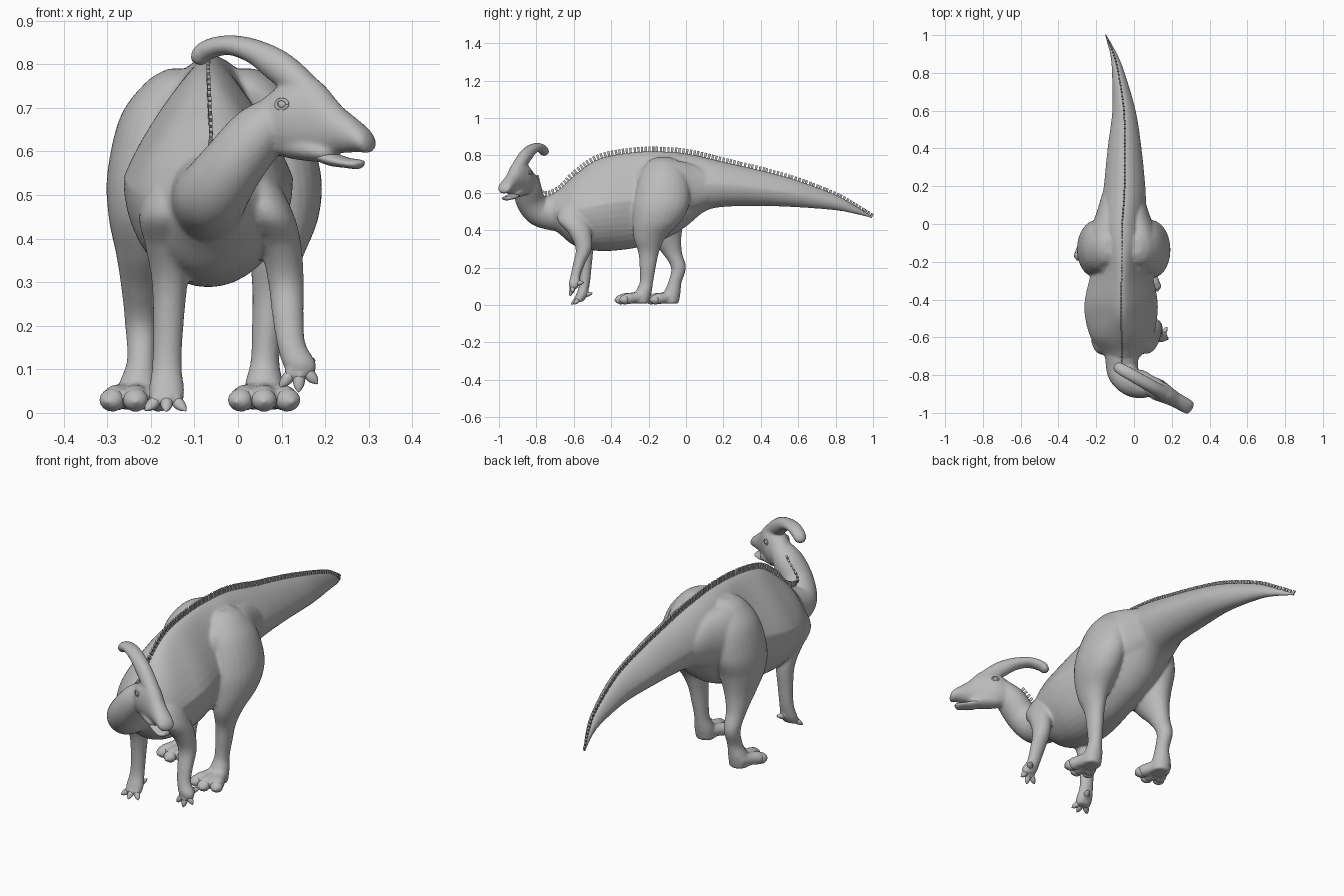
import bpy, bmesh, math
from mathutils import Vector, Matrix

cube = bpy.data.objects.get("Cube")
if cube:
    bpy.data.objects.remove(cube, do_unlink=True)

X, Y, Z = Vector((1, 0, 0)), Vector((0, 1, 0)), Vector((0, 0, 1))

grey = bpy.data.materials.new("clay_grey")
grey.use_nodes = True
grey.diffuse_color = (0.5, 0.5, 0.5, 1)
grey.node_tree.nodes["Principled BSDF"].inputs["Base Color"].default_value = (0.5, 0.5, 0.5, 1)


def spline(pts, steps=8):
    """Smooth curve through tuples of any length."""
    out = []
    for i in range(len(pts) - 1):
        p0, p1, p2 = pts[max(i - 1, 0)], pts[i], pts[i + 1]
        p3 = pts[min(i + 2, len(pts) - 1)]
        for k in range(steps):
            t = k / steps
            out.append(tuple(
                b + 0.5 * t * (c - a + t * (2 * a - 5 * b + 4 * c - d + t * (3 * (b - c) + d - a)))
                for a, b, c, d in zip(p0, p1, p2, p3)))
    return out + [tuple(pts[-1])]


def loft(bm, pts, side=X, along=None, steps=8, n=28):
    """Closed tube through stations (x, y, z, side radius, other radius[, narrowing of the upper half])."""
    st = spline(pts, steps)
    rings = []
    for i, (x, y, z, ra, rb, *pinch) in enumerate(st):
        t = along
        if t is None:
            t = (Vector(st[min(i + 1, len(st) - 1)][:3]) - Vector(st[max(i - 1, 0)][:3])).normalized()
        a = (side - t * side.dot(t)).normalized()
        b = t.cross(a)
        ra, rb = max(ra, 0.002), max(rb, 0.002)
        ring = []
        for k in range(n):
            w = math.tau * k / n
            up = b * math.sin(w)
            slim = 1 - sum(pinch) * max(up.z, 0)
            ring.append(bm.verts.new(Vector((x, y, z)) + a * ra * slim * math.cos(w) + up * rb))
        rings.append(ring)
    for r, s in zip(rings, rings[1:]):
        for k in range(n):
            bm.faces.new((r[k], r[(k + 1) % n], s[(k + 1) % n], s[k]))
    bm.faces.new(rings[0])
    bm.faces.new(rings[-1])


def finish(bm, name, smooth=True):
    bmesh.ops.recalc_face_normals(bm, faces=bm.faces)
    for f in bm.faces:
        f.smooth = smooth
    me = bpy.data.meshes.new(name)
    bm.to_mesh(me)
    bm.free()
    me.materials.append(grey)
    ob = bpy.data.objects.new(name, me)
    bpy.context.collection.objects.link(ob)
    return ob


skin, claws = bmesh.new(), bmesh.new()

# Torso and tail: y, x, top, bottom, half width; the back narrows to a ridge
torso = [
    (1.0, -.15, .475, .463, .006), (.9, -.108, .535, .488, .019), (.8, -.083, .59, .507, .034),
    (.6, -.053, .665, .523, .062), (.4, -.05, .72, .53, .09), (.2, -.05, .765, .525, .11),
    (.1, -.055, .79, .5, .12), (0, -.062, .81, .42, .138), (-.1, -.062, .82, .36, .15),
    (-.25, -.065, .82, .31, .162), (-.4, -.068, .8, .29, .192), (-.5, -.068, .765, .293, .19),
    (-.6, -.065, .69, .32, .165), (-.67, -.062, .625, .375, .12), (-.72, -.06, .585, .42, .075),
    (-.75, -.06, .53, .47, .02)]
loft(skin, [(x, y, (t + b) / 2, w, (t - b) / 2, .5 if -.6 < y < -.2 else .25) for y, x, t, b, w in torso],
     along=Y, n=40)

# Haunches running from the hips into the tail
for sgn in (-1, 1):
    loft(skin, [(-.06 + sgn * dx, y, .63, w, h) for y, dx, w, h in (
        (.28, .04, .03, .03), (.18, .05, .052, .065), (.05, .07, .072, .12), (-.08, .1, .09, .145),
        (-.2, .085, .08, .125), (-.3, .07, .03, .05))], along=Y)

# Neck
loft(skin, [(-.06, -.6, .5, .12, .12), (-.065, -.7, .495, .09, .1), (-.057, -.785, .505, .083, .083),
            (-.015, -.835, .565, .073, .077), (.045, -.85, .64, .066, .073), (.1, -.86, .69, .045, .05)])

# Hind legs
loft(skin, [(.01, -.12, .79, .03, .04), (.02, -.12, .76, .07, .09), (.06, -.12, .68, .09, .13),
            (.09, -.13, .55, .1, .15), (.097, -.155, .45, .088, .13), (.088, -.195, .36, .062, .085),
            (.075, -.2, .28, .042, .055), (.068, -.205, .2, .036, .043), (.062, -.212, .12, .033, .036),
            (.06, -.23, .06, .045, .045), (.06, -.24, .008, .045, .042)], along=Z)
loft(skin, [(-.13, -.12, .79, .03, .04), (-.14, -.12, .76, .07, .09), (-.18, -.12, .68, .09, .13),
            (-.2, -.13, .55, .1, .15), (-.207, -.14, .45, .09, .13), (-.215, -.115, .36, .064, .09),
            (-.222, -.075, .28, .045, .054), (-.222, -.04, .2, .037, .04), (-.222, -.06, .12, .033, .036),
            (-.23, -.075, .06, .045, .045), (-.23, -.082, .008, .045, .042)], along=Z)

# Front legs, the left one lifted
loft(skin, [(.02, -.6, .56, .03, .04), (.04, -.6, .52, .055, .075), (.068, -.6, .45, .062, .085),
            (.098, -.565, .38, .048, .06), (.11, -.547, .3, .041, .043), (.115, -.572, .22, .036, .032),
            (.122, -.59, .16, .033, .027), (.14, -.598, .115, .039, .028), (.146, -.6, .09, .03, .02)], along=Z)
loft(skin, [(-.13, -.6, .56, .03, .04), (-.15, -.605, .52, .055, .075), (-.165, -.605, .45, .062, .085),
            (-.162, -.57, .38, .05, .06), (-.157, -.542, .3, .041, .045), (-.16, -.538, .2, .035, .033),
            (-.163, -.543, .11, .034, .028), (-.164, -.56, .05, .041, .03), (-.164, -.572, .018, .036, .022)],
     along=Z)


def digit(base, tip, r, claw_len, claw_w):
    """Toe or finger fused to the skin, with a separate claw on its end."""
    base, tip = Vector(base), Vector(tip)
    d = (tip - base).normalized()
    loft(skin, [(*base, r, r), (*base.lerp(tip, .5), r * .95, r * .95), (*base.lerp(tip, .8), r, r),
                (*tip, r * .8, r * .8), (*(tip + d * r * .5), .003, .003)], n=14, steps=4)
    c = tip + Vector((0, 0, -.002))
    loft(claws, [(*(c + d * claw_len * f), claw_w * w, claw_w * h)
                 for f, w, h in ((-.7, .3, .3), (-.4, .95, .9), (.1, 1.05, .95), (.6, .75, .6), (.95, .1, .1))],
         n=14, steps=4)


# Hind toes with broad hooves
for fx, fy in ((.06, -.225), (-.235, -.062)):
    for dx, dy in ((-.055, -.105), (0, -.128), (.055, -.105)):
        digit((fx + dx * .2, fy, .047), (fx + dx, fy + dy, .031), .03, .03, .027)

# Fingers with small claws
for base, tips in (((.142, -.6, .115), ((.115, -.607, .083), (.14, -.612, .077), (.164, -.605, .09), (.16, -.57, .12))),
                   ((-.163, -.56, .05), ((-.194, -.583, .024), (-.164, -.592, .024), (-.137, -.583, .024),
                                         (-.15, -.525, .06)))):
    for tip in tips:
        digit(base, tip, .016, .03, .013)

# Head, built along its own turned axis
origin = Vector((.1, -.863, 0))
fwd = Vector((.87, -.49, 0)).normalized()
head_side = Vector((.49, .87, 0)).normalized()


def on_head(x, z, w=0):
    return origin + fwd * ((x - origin.x) / fwd.x) + head_side * w + Z * z


loft(skin, [(*on_head(x, z), w, h) for x, z, w, h in (
    (.04, .67, .025, .03), (.07, .665, .046, .064), (.12, .675, .057, .088), (.17, .678, .049, .092),
    (.2, .667, .043, .08), (.23, .652, .04, .057), (.28, .632, .039, .034), (.3, .62, .033, .024),
    (.308, .615, .012, .009))], side=head_side, along=fwd)

# Cheeks that hide the jaw hinge
loft(skin, [(*on_head(x, z), w, h) for x, z, w, h in (
    (.06, .645, .02, .02), (.1, .622, .037, .032), (.16, .607, .042, .029), (.205, .598, .038, .022),
    (.225, .597, .02, .012))], side=head_side, along=fwd)

# Swept crest
loft(skin, [(*on_head(x, z), w, h) for x, z, w, h in (
    (.22, .695, .02, .02), (.17, .735, .034, .03), (.1, .79, .035, .038), (.04, .828, .034, .029),
    (-.02, .844, .033, .023), (-.07, .833, .031, .023), (-.092, .812, .025, .019), (-.1, .802, .005, .005))],
    side=head_side)

# Fuse the sculpted volumes into one skin
body = finish(skin, "body")
remesh = body.modifiers.new("fuse", 'REMESH')
remesh.mode = 'VOXEL'
remesh.voxel_size = 0.007
remesh.use_smooth_shade = True
relax = body.modifiers.new("relax", 'SMOOTH')
relax.factor = 0.5
relax.iterations = 5
finish(claws, "claws")

# Lower jaw
jaw = bmesh.new()
loft(jaw, [(*on_head(x, z), w, h) for x, z, w, h in (
    (.17, .598, .025, .012), (.21, .584, .034, .016), (.25, .574, .032, .012),
    (.275, .571, .026, .011), (.287, .574, .008, .005))], side=head_side, along=fwd)
finish(jaw, "lower_jaw")

# Eyes with raised lids
for name, sgn in (("right_eye", -1), ("left_eye", 1)):
    eye = bmesh.new()
    turn = Matrix((fwd, head_side, Z)).transposed().to_4x4()
    spot = on_head(.126, .708, sgn * .046)
    bmesh.ops.create_uvsphere(eye, u_segments=16, v_segments=10, radius=.012,
                              matrix=Matrix.Translation(spot) @ turn)
    lid = [spot + head_side * sgn * .006 + fwd * .015 * math.cos(a) + Z * .011 * math.sin(a)
           for a in (math.tau * k / 16 for k in range(17))]
    loft(eye, [(*p, .004, .004) for p in lid], side=head_side, steps=2, n=8)
    finish(eye, name)

# Frill of small plates down the neck, back and tail: position and outward direction
ridge = [(.025, -.805, .7, -.5, .8, .2), (.005, -.795, .675, -.5, .75, .4), (-.055, -.78, .615, -.4, .6, .6),
         (-.065, -.745, .598, 0, .2, 1)]
ridge += [(x, y, t, 0, 0, 1) for y, x, t, b, w in reversed(torso[:-2])]
frill = bmesh.new()
path = spline(ridge, 40)
gap = 0
for p, q in zip(path, path[1:]):
    step = Vector(q[:3]) - Vector(p[:3])
    gap += step.length
    if gap < .02:
        continue
    gap -= .02
    t = step.normalized()
    up = Vector(p[3:]).normalized()
    across = t.cross(up).normalized()
    y = p[1]
    tall = .025 if -.62 < y < .1 else max(.011, .025 - .016 * max(y - .1, 0) - .12 * max(-.62 - y, 0))
    frame = Matrix((across, across.cross(t), t)).transposed().to_4x4()
    box = Matrix.Diagonal((.008, tall + .012, .012, 1))
    centre = Vector(p[:3]) + up * (tall - .012) / 2
    bmesh.ops.create_cube(frill, size=1, matrix=Matrix.Translation(centre) @ frame @ box)
finish(frill, "back_frill", smooth=False)
